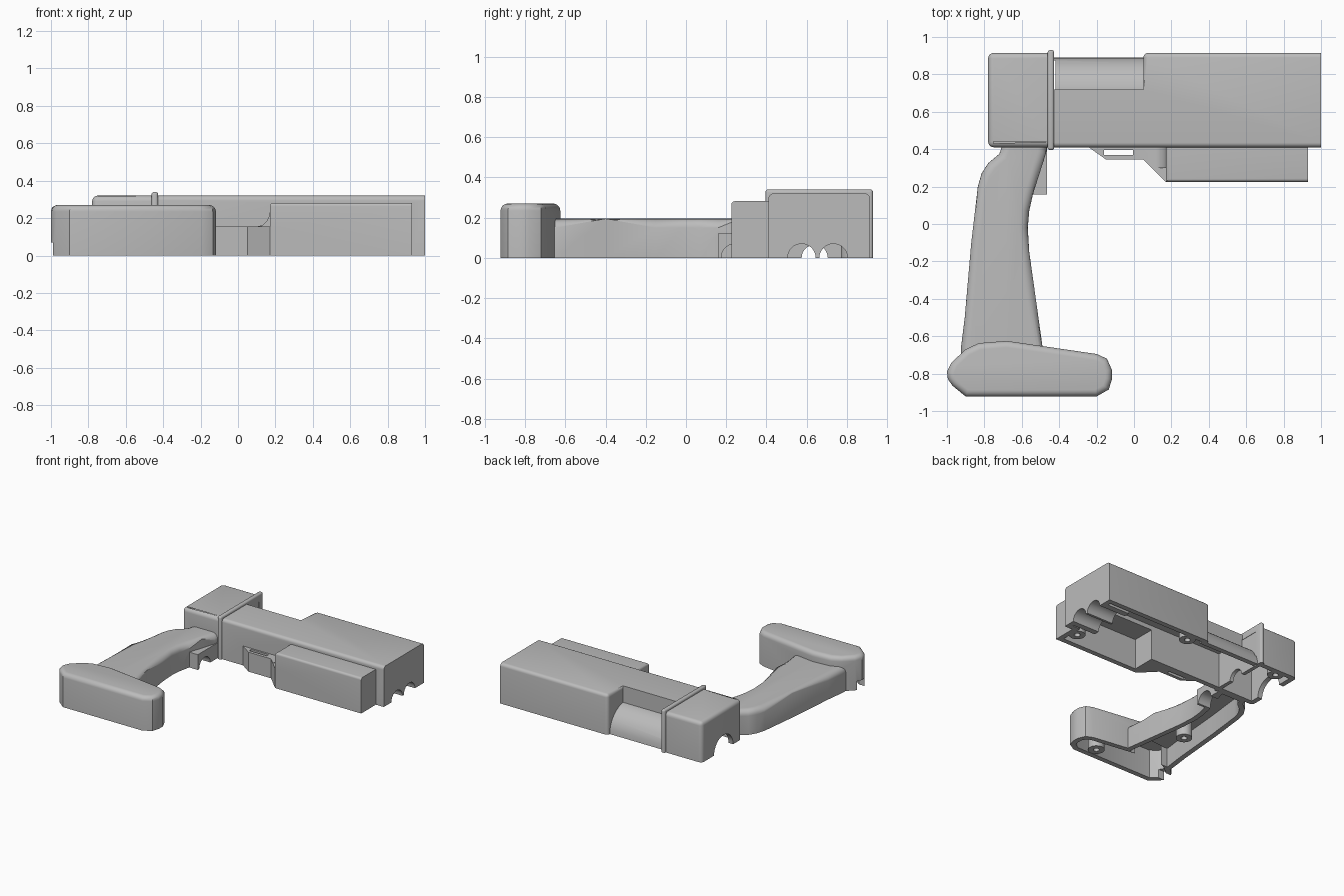
import bpy, bmesh, math
from mathutils import Vector

cube = bpy.data.objects.get("Cube")
if cube:
    bpy.data.objects.remove(cube, do_unlink=True)

grey = bpy.data.materials.new("plain_grey")
grey.use_nodes = True
grey.diffuse_color = (0.5, 0.5, 0.5, 1)
grey.node_tree.nodes["Principled BSDF"].inputs["Base Color"].default_value = (0.5, 0.5, 0.5, 1)


def finish(name, bm):
    bmesh.ops.recalc_face_normals(bm, faces=bm.faces)
    mesh = bpy.data.meshes.new(name)
    bm.to_mesh(mesh)
    bm.free()
    mesh.materials.append(grey)
    ob = bpy.data.objects.new(name, mesh)
    bpy.context.collection.objects.link(ob)
    return ob


def prism(name, outline, z0, z1, soft=0, keep=None):
    """Extrude a plan outline upwards; round top edges, or those chosen by keep."""
    bm = bmesh.new()
    face = bm.faces.new([bm.verts.new((x, y, z0)) for x, y in outline])
    ext = bmesh.ops.extrude_face_region(bm, geom=[face])["geom"]
    for v in ext:
        if isinstance(v, bmesh.types.BMVert):
            v.co.z = z1
    if soft:
        keep = keep or (lambda m: m.z > z1 - 1e-4)
        edges = [e for e in bm.edges if keep((e.verts[0].co + e.verts[1].co) / 2)]
        bmesh.ops.bevel(bm, geom=edges, offset=soft, segments=5, profile=0.5,
                        affect='EDGES', clamp_overlap=True)
    return finish(name, bm)


def rect(x0, x1, y0, y1):
    return [(x0, y0), (x1, y0), (x1, y1), (x0, y1)]


def box(name, x0, x1, y0, y1, z0, z1, soft=0, keep=None):
    return prism(name, rect(x0, x1, y0, y1), z0, z1, soft, keep)


def rod_z(name, x, y, r, z0, z1):
    ring = [(x + r * math.cos(math.tau * i / 32), y + r * math.sin(math.tau * i / 32))
            for i in range(32)]
    return prism(name, ring, z0, z1)


def rod_x(name, x0, x1, y, r, half=False):
    """Rod along x at height zero; half keeps only the upper side."""
    ob = rod_z(name, 0, 0, r, x0, x1)
    for v in ob.data.vertices:
        a, b, c = v.co
        v.co = (c, y + a, max(b, 0) if half else b)
    return ob


def inset(outline, d):
    """Shrink a counter-clockwise outline by d."""
    out = []
    for i, p in enumerate(outline):
        p = Vector(p)
        a = (p - Vector(outline[i - 1])).normalized()
        b = (Vector(outline[(i + 1) % len(outline)]) - p).normalized()
        na, nb = Vector((-a.y, a.x)), Vector((-b.y, b.x))
        out.append(tuple(p + (na + nb) * d / (1 + na.dot(nb))))
    return out


def combine(base, tools, how):
    for tool in tools:
        tool.hide_render = True
        mod = base.modifiers.new("join", 'BOOLEAN')
        mod.operation, mod.solver, mod.object = how, 'EXACT', tool
        bpy.context.view_layer.objects.active = base
        bpy.ops.object.modifier_apply(modifier=mod.name)
        bpy.data.objects.remove(tool, do_unlink=True)


grip_line = [(-.925, -.72), (-.49, -.72), (-.49, -.65), (-.525, -.4), (-.56, -.15),
             (-.568, -.02), (-.56, .07), (-.54, .16), (-.505, .27), (-.47, .38),
             (-.465, .43), (-.7, .43), (-.72, .375), (-.78, .325), (-.815, .27),
             (-.835, .2), (-.87, -.1), (-.905, -.5), (-.925, -.66)]
base_line = [(-.9, -.922), (-.2, -.922), (-.135, -.885), (-.118, -.83), (-.118, -.78),
             (-.145, -.72), (-.2, -.695), (-.68, -.625), (-.83, -.637), (-.9, -.67),
             (-.975, -.74), (-1, -.79), (-.995, -.83), (-.97, -.865)]
guard_line = [(-.27, .43), (-.15, .345), (.05, .345), (.17, .225), (.22, .225), (.22, .43)]
body_line = [(-.44, .41), (1, .41), (1, .915), (.05, .915), (.05, .72), (-.44, .72)]

# Main body: long edges rounded, muzzle end left square
shell = prism("half_shell", body_line, 0, .32, .025,
              lambda m: (m.z > .31 and (m.y < .42 or m.y > .9 or abs(m.x - .05) < .01))
              or (m.z > .1 and abs(m.x - .05) < .01 and m.y > .9))

# Outer parts
outer = [
    rod_x("barrel", -.44, .07, .7, .19, True),
    box("rear_block", -.78, -.44, .41, .915, 0, .32, .03,
        lambda m: m.x < -.5 and m.z > .1),
    box("flange", -.462, -.427, .395, .93, 0, .34, .014, lambda m: m.z > .1),
    box("side_box", .17, .93, .225, .43, 0, .282, .018,
        lambda m: m.z > .27 and m.x < .9),
    prism("guard", guard_line, 0, .155),
    prism("grip", grip_line, 0, .195, .045,
          lambda m: m.z > .19 and -.7 < m.y < .42),
    prism("grip_base", base_line, 0, .27, .035),
    box("trigger", -.545, -.465, .158, .43, 0, .122),
]
# Curved rise from guard to side box
rise = prism("guard_rise", [(.1, .15), (.2, .15), (.2, .25), (.172, .25),
                            (.168, .215), (.155, .185), (.13, .162), (.1, .155)], .3, .43)
for v in rise.data.vertices:
    v.co = (v.co.x, v.co.z, v.co.y)
rise.data.flip_normals()
outer.append(rise)
combine(shell, outer, 'UNION')

# Hollow inside
combine(shell, [
    box("front_room", .09, .96, .45, .875, -.1, .28),
    box("middle_room", -.45, .12, .45, .68, -.1, .28),
    box("rear_room", -.74, -.42, .45, .875, -.1, .28),
    rod_x("barrel_room", -.43, .1, .7, .15),
    box("side_room", .21, .89, .265, .46, -.1, .245),
    prism("grip_room", inset(grip_line, .04), -.1, .155),
    prism("base_room", inset(base_line, .04), -.1, .23),
], 'DIFFERENCE')

# Screw bosses, ribs and front tube cradle
bosses = [(.19, .83, .3), (-.63, .85, .3), (-.71, -.28, .17), (-.33, -.82, .25), (.85, .37, .26)]
inner = [rod_z("boss", x, y, .06, 0, top) for x, y, top in bosses]
inner += [box("cradle", .76, .98, .46, .85, 0, .12),
          box("rear_rib", -.46, -.43, .43, .89, 0, .3)]
combine(shell, inner, 'UNION')

# Screw holes, tube channels, slot, trigger arch and cable notch
cuts = [rod_z("screw_hole", x, y, .022, -.1, top - .08) for x, y, top in bosses]
cuts += [rod_x("front_channel", .7, 1.1, y, .07) for y in (.575, .733)]
cuts += [rod_x("rear_opening", -.9, -.7, .64, .12),
         rod_x("rib_opening", -.6, -.4, .64, .065),
         rod_x("trigger_arch", -.6, -.4, .245, .07),
         box("guard_slot", -.16, -.005, .37, .395, -.1, .3),
         box("cable_notch", -1.1, -.93, -.84, -.755, -.1, .07)]
combine(shell, cuts, 'DIFFERENCE')

# Shading
bpy.ops.object.select_all(action='DESELECT')
shell.select_set(True)
bpy.context.view_layer.objects.active = shell
bpy.ops.object.shade_smooth_by_angle(angle=math.radians(32))
